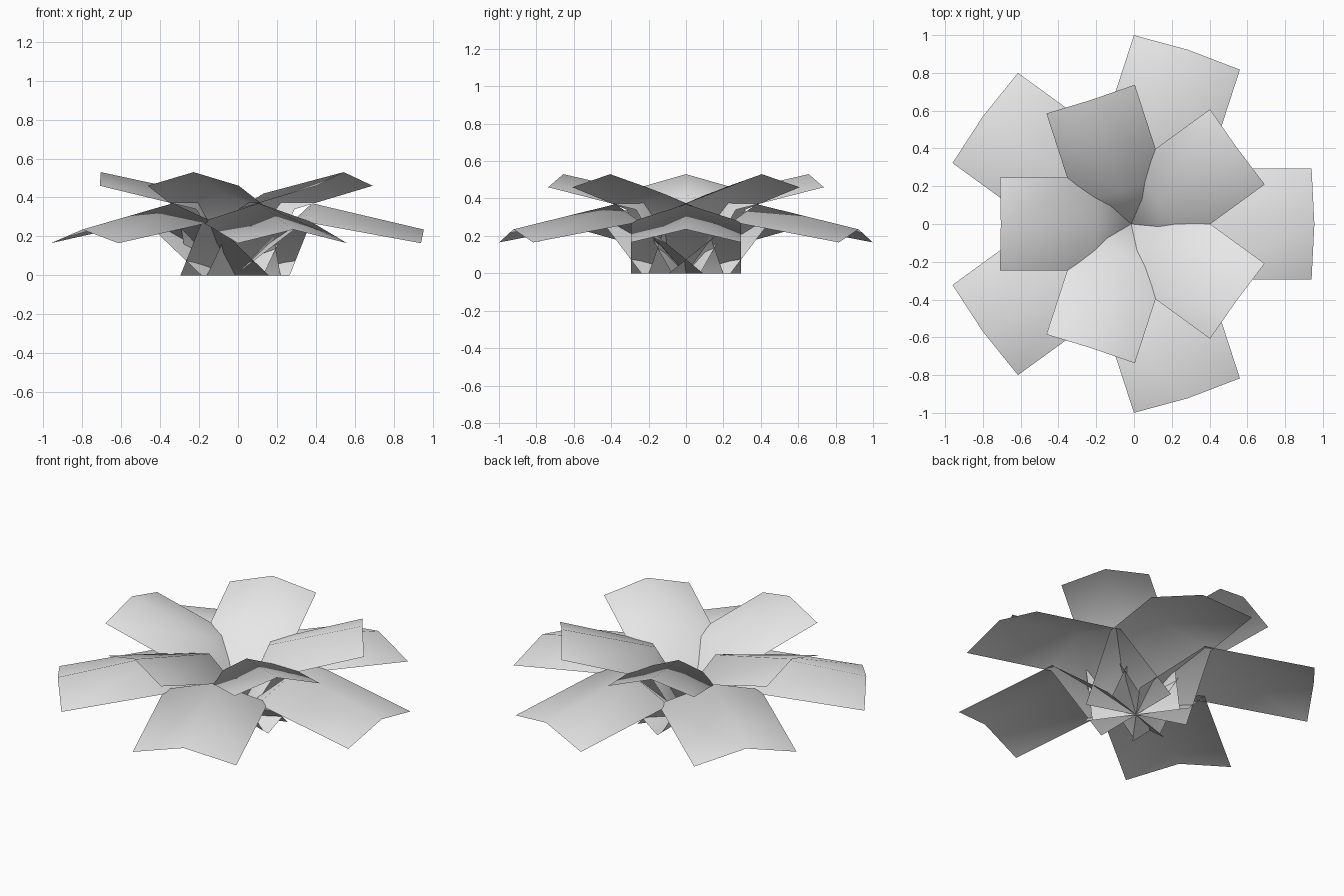
import bpy
from math import cos, sin, radians

cube = bpy.data.objects.get("Cube")
if cube:
    bpy.data.objects.remove(cube, do_unlink=True)

CENTRE_X = -0.015

pale = bpy.data.materials.new("pale_grey")
pale.use_nodes = True
COLOUR = (0.8, 0.8, 0.8, 1)
pale.diffuse_color = COLOUR
pale.node_tree.nodes["Principled BSDF"].inputs["Base Color"].default_value = COLOUR


def leaf(name, angle, half_width, edge, ridge):
    """Folded strip: edge and ridge are (radius, height) paths from root to tip."""
    a = radians(angle)
    verts, faces = [], []
    for e, m in zip(edge, ridge):
        for side, (r, z) in ((-1, e), (0, m), (1, e)):
            t = side * half_width
            verts.append((CENTRE_X + r * cos(a) - t * sin(a),
                          r * sin(a) + t * cos(a), z))
    for row in range(len(edge) - 1):
        for col in range(2):
            i = row * 3 + col
            faces.append((i, i + 3, i + 4, i + 1))
    # wind the faces so that their normals point up
    faces = [f[::1] for f in faces]
    mesh = bpy.data.meshes.new(name)
    mesh.from_pydata(verts, [], faces)
    mesh.materials.append(pale)
    mesh.shade_smooth()
    mesh.update()
    obj = bpy.data.objects.new(name, mesh)
    bpy.context.collection.objects.link(obj)


# two rings of five leaves, the upper one turned half a step
for k in range(5):
    leaf(f"lower_leaf_{k + 1}", 72 * k, 0.295,
         edge=[(0, 0), (0.355, 0.275), (0.955, 0.165)],
         ridge=[(0, 0), (0.395, 0.37), (0.97, 0.235)])
    leaf(f"upper_leaf_{k + 1}", 36 + 72 * k, 0.246,
         edge=[(0, 0), (0.2, 0.34), (0.695, 0.46)],
         ridge=[(0, 0), (0.18, 0.42), (0.69, 0.53)])
